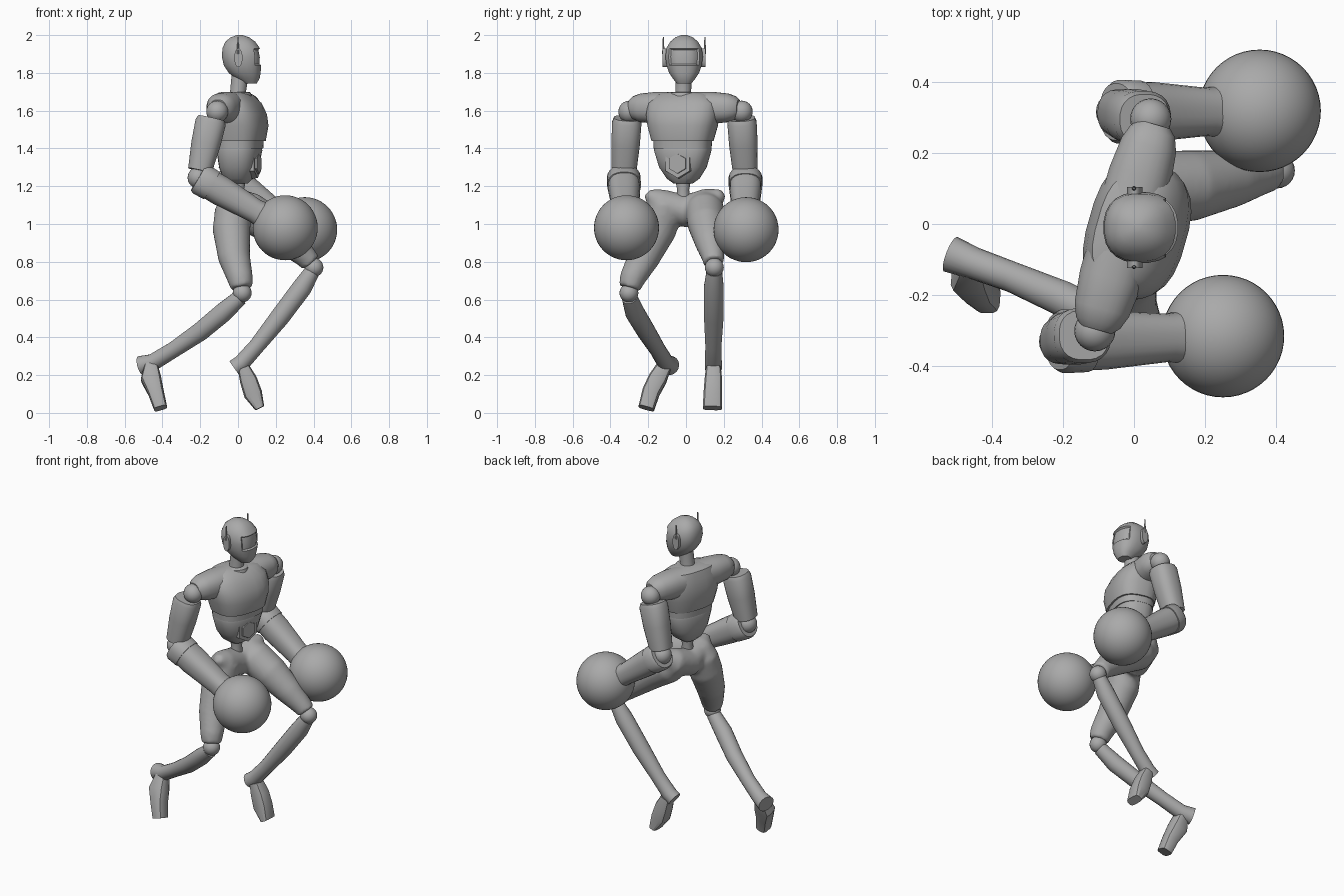
import bpy, bmesh, math
from mathutils import Vector

cube = bpy.data.objects.get("Cube")
if cube:
    bpy.data.objects.remove(cube)

grey = bpy.data.materials.new("matte_grey")
grey.use_nodes = True
grey.diffuse_color = (0.4, 0.4, 0.4, 1)
grey.node_tree.nodes["Principled BSDF"].inputs["Base Color"].default_value = (0.4, 0.4, 0.4, 1)

LEFT = Vector((0.275, 0.961, 0))      # the torso is turned to one side
FWD = Vector((0.961, -0.275, 0))
UP = Vector((0, 0, 1))
TORSO = Vector((0.0, -0.015, 0))


def add_loft(bm, rings, sides=24, power=2.0, ref=(0, 1, 0), axis=None):
    """Capped tube; each ring is (centre, half depth, half width)."""
    centres = [Vector(r[0]) for r in rings]
    loops = []
    for i, (c, ra, rb) in enumerate(rings):
        t = Vector(axis) if axis else centres[min(i + 1, len(rings) - 1)] - centres[max(i - 1, 0)]
        t.normalize()
        b = Vector(ref)
        b = (b - t * b.dot(t)).normalized()
        a = b.cross(t)
        loop = []
        for k in range(sides):
            ang = 2 * math.pi * (k + 0.5) / sides
            u, v = math.cos(ang), math.sin(ang)
            u = math.copysign(abs(u) ** (2 / power), u)
            v = math.copysign(abs(v) ** (2 / power), v)
            loop.append(bm.verts.new(centres[i] + a * ra * u + b * rb * v))
        loops.append(loop)
    for l0, l1 in zip(loops, loops[1:]):
        for k in range(sides):
            j = (k + 1) % sides
            bm.faces.new((l0[k], l0[j], l1[j], l1[k]))
    bm.faces.new(loops[0][::-1])
    bm.faces.new(loops[-1])


def finish(name, bm, angle=40):
    bmesh.ops.recalc_face_normals(bm, faces=bm.faces)
    mesh = bpy.data.meshes.new(name)
    bm.to_mesh(mesh)
    bm.free()
    mesh.materials.append(grey)
    ob = bpy.data.objects.new(name, mesh)
    bpy.context.collection.objects.link(ob)
    bpy.ops.object.select_all(action='DESELECT')
    ob.select_set(True)
    bpy.context.view_layer.objects.active = ob
    bpy.ops.object.shade_smooth_by_angle(angle=math.radians(angle))
    return ob


def loft(name, rings, angle=40, **kw):
    bm = bmesh.new()
    add_loft(bm, rings, **kw)
    return finish(name, bm, angle)


def tube(points):
    """Round rings from (x, y, z, radius)."""
    return [(p[:3], p[3], p[3]) for p in points]


def ball(name, centre, radius, segments=32):
    bm = bmesh.new()
    bmesh.ops.create_uvsphere(bm, u_segments=segments, v_segments=segments // 2, radius=radius)
    bmesh.ops.translate(bm, verts=bm.verts, vec=centre)
    return finish(name, bm)


# Head with a recessed visor on the face side
bm = bmesh.new()
head = [(1.745, .065, .035, .04), (1.77, .05, .065, .06), (1.80, .035, .085, .08),
        (1.84, .024, .1, .094), (1.885, .02, .106, .1), (1.93, .017, .1, .095),
        (1.965, .012, .08, .074), (1.988, .01, .05, .047), (2.0, .01, .015, .015)]
add_loft(bm, [((cx, -.01, z), a, b) for z, cx, a, b in head], power=2.4, axis=UP)
bmesh.ops.recalc_face_normals(bm, faces=bm.faces)
visor = [f for f in bm.faces if f.normal.x > .6 and 1.84 < f.calc_center_median().z < 1.93]
bmesh.ops.inset_region(bm, faces=visor, thickness=.006, depth=-.01)
finish("head", bm, 30)

# Ear discs with thin antennae
for side, s in (("left", 1), ("right", -1)):
    y = -.01 + s * .1
    loft(side + "_ear", [((.002, y - .014, 1.88), .022, .05), ((.002, y + .014, 1.88), .022, .05)],
         ref=UP)
    loft(side + "_antenna", tube([(0, y + s * .01, 1.9, .007), (0, y + s * .01, 1.99, .003)]), sides=8)

# Neck and collar
loft("neck", tube([(0, -.015, 1.64, .05), (0, -.015, 1.7, .042), (.01, -.012, 1.78, .045)]))
loft("collar", [((0, -.015, z), r, r) for z, r in ((1.67, .075), (1.695, .068), (1.7, .058))], axis=UP)


def torso_rings(rows):
    return [(TORSO + FWD * off + UP * z, a, b) for z, off, a, b in rows]


# Torso: chest shell, rib band, tapered abdomen
loft("chest", torso_rings([(1.70, -.02, .05, .07), (1.685, -.02, .085, .15), (1.64, -.005, .115, .19),
                           (1.58, .005, .135, .195), (1.52, .01, .14, .185), (1.44, .012, .125, .163)]),
     power=2.7, ref=LEFT, axis=UP)
loft("rib_band", torso_rings([(1.45, .01, .117, .155), (1.40, .01, .114, .152)]),
     power=2.7, ref=LEFT, axis=UP)
loft("abdomen", torso_rings([(1.405, .008, .108, .15), (1.39, .008, .112, .152), (1.30, .005, .098, .125),
                             (1.24, 0, .075, .085), (1.215, 0, .05, .05)]),
     power=2.6, ref=LEFT, axis=UP)
for name, radius, start, end in (("belly_plate", .082, .05, .108), ("belly_core", .056, .1, .117)):
    base = TORSO + UP * 1.32
    loft(name, [(base + FWD * start, radius, radius), (base + FWD * end, radius * .94, radius * .94)],
         sides=6, ref=UP, axis=FWD, angle=20)

# Shoulder yoke
yoke = [(-.3, .045), (-.28, .065), (-.24, .08), (-.15, .09), (.15, .09), (.24, .08), (.28, .065), (.3, .045)]
loft("shoulder_yoke", [(TORSO - FWD * .025 + LEFT * d + UP * (1.7 - .085), r, r * .95) for d, r in yoke],
     power=2.3, ref=UP)


# Arms: sleeve, elbow, cuffed forearm and a large round fist
def arm(side, shoulder, top, elbow, wrist, fist):
    shoulder, top, elbow, wrist, fist = map(Vector, (shoulder, top, elbow, wrist, fist))
    ball(side + "_shoulder", shoulder, .058, 24)
    low = top.lerp(elbow, .88)
    loft(side + "_upper_arm", [(top, .072, .07), (top.lerp(low, .08), .082, .078),
                               (top.lerp(low, .5), .078, .076), (low, .064, .066)], power=2.4)
    ball(side + "_elbow", elbow, .057, 24)
    run = wrist - elbow
    loft(side + "_forearm", [(elbow + run * .05, .078, .082), (elbow + run * .4, .08, .084),
                             (wrist, .064, .068), (wrist.lerp(fist, .5), .075, .078)], power=2.4)
    loft(side + "_cuff", [(elbow, .078, .08), (elbow + run * .05, .087, .09),
                          (elbow + run * .24, .084, .089)], power=2.4)
    ball(side + "_fist", fist, .172, 48)


arm("right", (-.11, -.3, 1.595), (-.14, -.312, 1.56), (-.21, -.33, 1.245), (.09, -.32, 1.07), (.25, -.315, .98))
arm("left", (.047, .295, 1.595), (.03, .295, 1.56), (-.05, .315, 1.245), (.2, .315, 1.06), (.353, .318, .97))

# Spine, then hips and thighs fused into one smooth body
loft("spine", tube([(0, -.015, 1.08, .045), (0, -.015, 1.18, .032), (0, -.015, 1.25, .045)]))
bm = bmesh.new()
add_loft(bm, tube([(0, -.205, 1.165, .025), (-.01, -.15, 1.115, .075), (-.01, 0, 1.068, .088),
                   (.01, .13, 1.115, .08), (.03, .195, 1.165, .025)]), ref=UP)
add_loft(bm, tube([(0, -.11, 1.13, .08), (-.025, -.12, 1.06, .1), (-.035, -.15, .97, .1),
                   (-.02, -.225, .82, .085), (.012, -.285, .71, .068), (.02, -.3, .66, .058)]))
add_loft(bm, tube([(-.02, .1, 1.12, .075), (.05, .1, 1.07, .105), (.16, .108, 1.0, .1),
                   (.28, .128, .9, .08), (.36, .143, .825, .06), (.385, .147, .795, .055)]))
hips = finish("hips_and_thighs", bm)
remesh = hips.modifiers.new("fuse", 'REMESH')
remesh.mode = 'VOXEL'
remesh.voxel_size = .012
remesh.use_smooth_shade = True
relax = hips.modifiers.new("relax", 'SMOOTH')
relax.factor = .5
relax.iterations = 6


# Lower legs with heel spur and pointed foot
def lower_leg(side, knee, shin, foot):
    ball(side + "_knee", knee, .05, 24)
    loft(side + "_shin", tube(shin), sides=20)
    loft(side + "_foot", [(p[:3], p[3], p[4]) for p in foot], sides=12, power=3.5, angle=30)


lower_leg("right", (.022, -.302, .635),
          [(.01, -.298, .61, .042), (-.08, -.27, .53, .052), (-.2, -.21, .43, .05),
           (-.34, -.15, .335, .043), (-.45, -.11, .268, .045), (-.515, -.085, .25, .052)],
          [(-.46, -.115, .25, .035, .04), (-.46, -.15, .18, .055, .05),
           (-.435, -.185, .11, .043, .047), (-.41, -.21, .025, .036, .043)])
lower_leg("left", (.402, .15, .77),
          [(.39, .15, .745, .042), (.34, .147, .665, .053), (.22, .147, .505, .052),
           (.1, .145, .355, .043), (.02, .145, .265, .045), (-.02, .145, .237, .045)],
          [(.03, .145, .24, .033, .04), (.055, .145, .175, .047, .047),
           (.08, .142, .1, .05, .05), (.115, .14, .025, .026, .052)])
